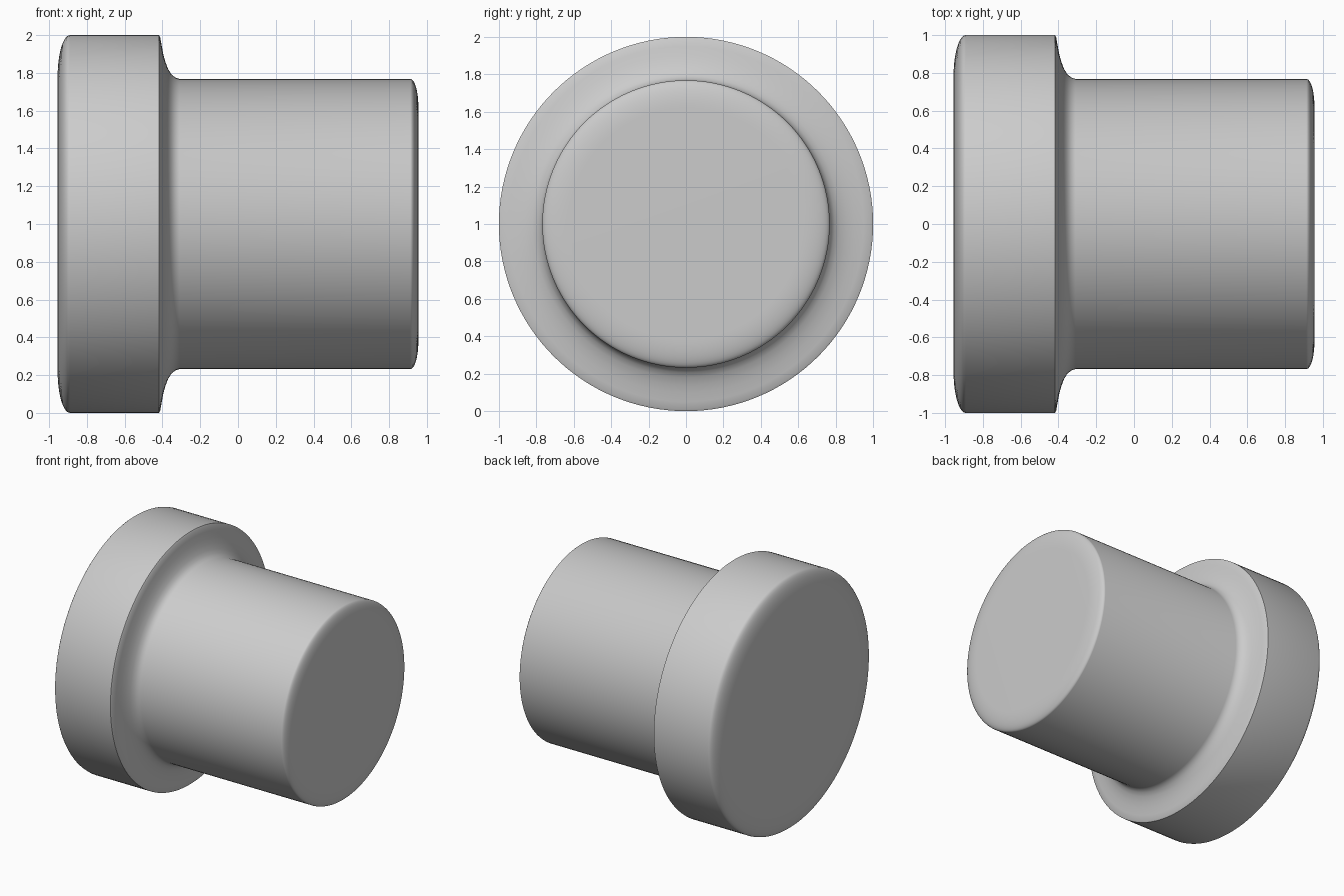
import bpy
import bmesh
from math import sin, cos, pi, radians
from mathutils import Vector, Matrix

SEGMENTS = 128
AXIS_Z = 1.0

cube = bpy.data.objects.get("Cube")
if cube:
    bpy.data.objects.remove(cube, do_unlink=True)


def make_material(name, colour):
    mat = bpy.data.materials.new(name)
    mat.use_nodes = True
    mat.diffuse_color = colour
    mat.node_tree.nodes["Principled BSDF"].inputs["Base Color"].default_value = colour
    return mat


def rounded_edge(x_face, x_side, r_face, r_side, steps=10):
    """Quarter ellipse from an end face out to the cylinder side."""
    return [(x_side + (x_face - x_side) * cos(i / steps * pi / 2),
             r_face + (r_side - r_face) * sin(i / steps * pi / 2))
            for i in range(steps + 1)]


# Profile as (x, radius): wide head, concave fillet, narrow shank
head_end = rounded_edge(-0.955, -0.89, 0.78, 1.0)
fillet = [(-0.418, 1.0), (-0.412, 0.99), (-0.405, 0.95), (-0.396, 0.90),
          (-0.385, 0.86), (-0.37, 0.82), (-0.353, 0.793),
          (-0.333, 0.776), (-0.31, 0.768)]
shank_end = rounded_edge(0.955, 0.912, 0.62, 0.768)[::-1]
profile = [(-0.955, 0)] + head_end + fillet + shank_end + [(0.955, 0)]

# Revolve the profile around the x axis
bm = bmesh.new()
verts = [bm.verts.new((x, 0, r)) for x, r in profile]
edges = [bm.edges.new(pair) for pair in zip(verts, verts[1:])]
bmesh.ops.spin(bm, geom=verts + edges, cent=Vector(), axis=Vector((1, 0, 0)),
               angle=2 * pi, steps=SEGMENTS, use_duplicate=False)
bmesh.ops.remove_doubles(bm, verts=bm.verts, dist=0.0005)
bmesh.ops.recalc_face_normals(bm, faces=bm.faces)
bmesh.ops.transform(bm, matrix=Matrix.Translation((0, 0, AXIS_Z)), verts=bm.verts)

mesh = bpy.data.meshes.new("stepped_plug")
bm.to_mesh(mesh)
bm.free()
mesh.materials.append(make_material("plain grey", (0.6, 0.6, 0.6, 1)))

plug = bpy.data.objects.new("stepped_plug", mesh)
bpy.context.collection.objects.link(plug)
bpy.context.view_layer.objects.active = plug
plug.select_set(True)
bpy.ops.object.shade_smooth_by_angle(angle=radians(40))
